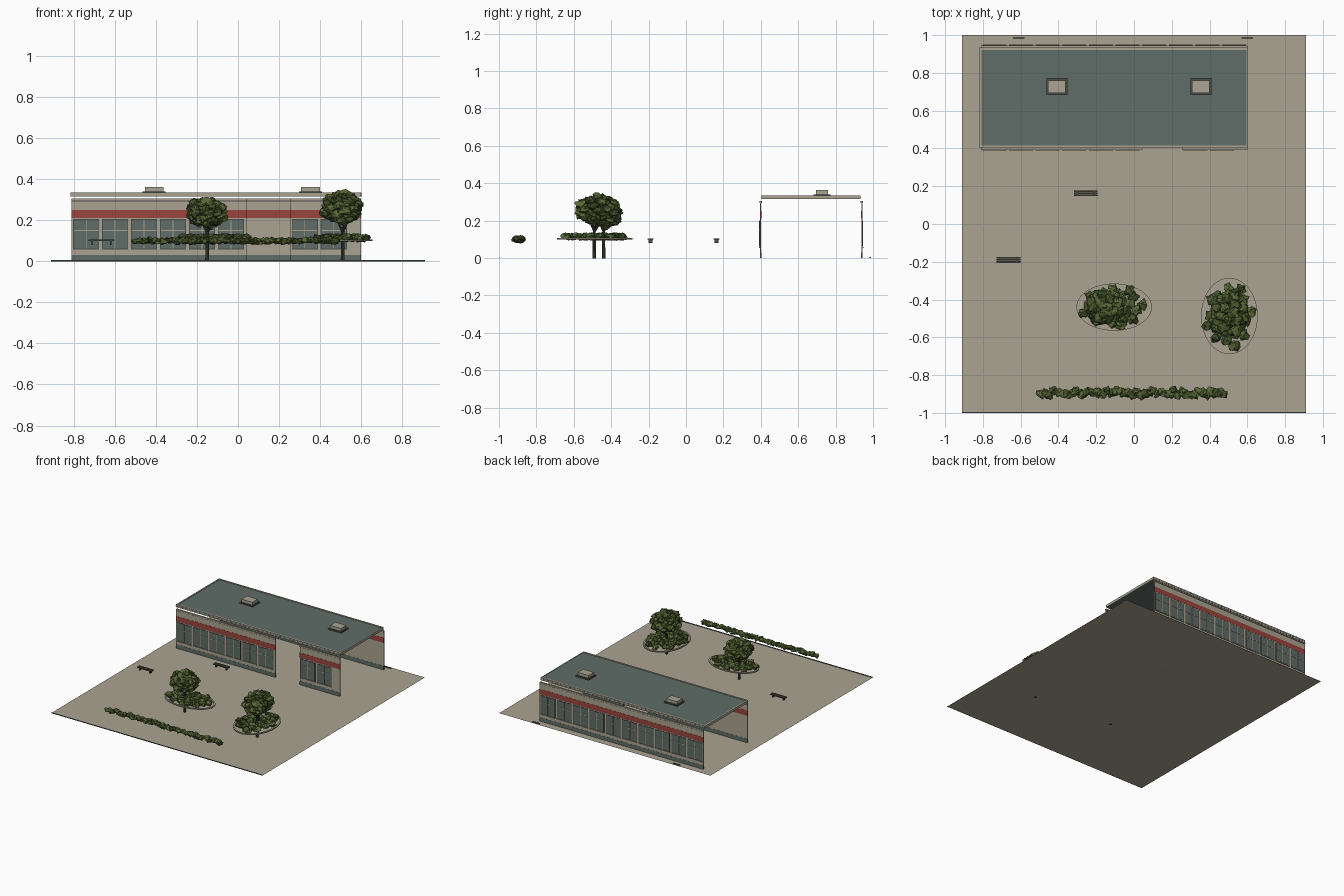
import bpy, bmesh, math, random
from mathutils import Vector, Matrix

if "Cube" in bpy.data.objects:
    bpy.data.objects.remove(bpy.data.objects["Cube"])
random.seed(4)

def material(name, rgb):
    m = bpy.data.materials.new(name)
    m.diffuse_color = (*rgb, 1)
    m.use_nodes = True
    m.node_tree.nodes["Principled BSDF"].inputs["Base Color"].default_value = m.diffuse_color
    return m

BEIGE = material("beige_stone", (0.40, 0.37, 0.285))
TEAL = material("grey_teal", (0.115, 0.15, 0.135))
RED = material("brick_red", (0.32, 0.06, 0.045))
DARK = material("dark_metal", (0.075, 0.075, 0.062))
BARK = material("bark", (0.05, 0.048, 0.036))
LEAF = material("leaf_green", (0.10, 0.14, 0.038))
LEAF2 = material("deep_leaf_green", (0.06, 0.09, 0.022))

def finish(bm, name, *mats):
    me = bpy.data.meshes.new(name)
    bm.to_mesh(me)
    bm.free()
    for m in mats:
        me.materials.append(m)
    ob = bpy.data.objects.new(name, me)
    bpy.context.collection.objects.link(ob)
    return ob

def boxes(name, mat, spans):
    """One object from boxes given as (x0, x1, y0, y1, z0, z1)."""
    bm = bmesh.new()
    for x0, x1, y0, y1, z0, z1 in spans:
        mtx = Matrix.Translation(((x0 + x1) / 2, (y0 + y1) / 2, (z0 + z1) / 2))
        bmesh.ops.create_cube(bm, size=1, matrix=mtx @ Matrix.Diagonal((x1 - x0, y1 - y0, z1 - z0, 1)))
    return finish(bm, name, mat)

# paved plot: a single sheet, with kerb strips at its edges
bm = bmesh.new()
bmesh.ops.create_grid(bm, x_segments=1, y_segments=1, size=1, matrix=Matrix.Diagonal((0.91, 1, 1, 1)))
finish(bm, "paved_plot", BEIGE)
boxes("front_kerb", DARK, [(-0.91, 0.91, -1.0, -0.996, 0, 0.005)])
boxes("rear_blocks", DARK, [(x - 0.03, x + 0.03, 0.98, 0.99, 0, 0.006) for x in (-0.61, 0.6)])

# walls: horizontal courses, with the entrance left open in the front
LEFT, RIGHT, BAY = -0.81, 0.60, 0.141
def wall(name, x0, x1, y, side, windows):
    courses = [("base", TEAL, 0, 0.03, 0.004), ("panel", BEIGE, 0.03, 0.21, 0.003),
               ("red_band", RED, 0.21, 0.25, 0.004), ("top_panel", BEIGE, 0.25, 0.292, 0.003),
               ("cornice", BEIGE, 0.295, 0.305, 0.006), ("cornice_joint", DARK, 0.292, 0.295, 0.002)]
    for part, mat, z0, z1, t in courses:
        boxes(name + "_" + part, mat, [(x0, x1, y - t, y + t, z0, z1)])
    frames, glass, bars = [], [], []
    def plate(a, b, z0, z1, d0, d1):
        p, q = sorted((y + side * d0, y + side * d1))
        return (a, b, p, q, z0, z1)
    for i in range(windows):
        a, b = x0 + i * BAY + 0.007, x0 + (i + 1) * BAY - 0.007
        m = (a + b) / 2
        frames.append(plate(a, b, 0.058, 0.205, 0.002, 0.0045))
        glass.append(plate(a + 0.004, b - 0.004, 0.062, 0.201, 0.004, 0.0055))
        bars.append(plate(m - 0.002, m + 0.002, 0.062, 0.201, 0.005, 0.0075))
        bars.append(plate(a + 0.004, b - 0.004, 0.148, 0.152, 0.005, 0.0075))
        bars.append(plate(a, b, 0.054, 0.058, 0.002, 0.009))
    boxes(name + "_window_frames", DARK, frames)
    boxes(name + "_glass", TEAL, glass)
    boxes(name + "_window_bars", BEIGE, bars)

wall("front_left_wall", LEFT, 0.045, 0.399, -1, 6)
wall("front_right_wall", 0.255, RIGHT, 0.399, -1, 2)
wall("rear_wall", LEFT, RIGHT, 0.940, 1, 10)

# flat roof with a pale edge trim
boxes("roof", TEAL, [(LEFT, RIGHT, 0.41, 0.928, 0.318, 0.332)])
boxes("roof_trim", BEIGE, [(-0.817, RIGHT, 0.403, 0.415, 0.315, 0.335),
                           (-0.817, RIGHT, 0.922, 0.934, 0.315, 0.335),
                           (-0.817, -0.807, 0.415, 0.922, 0.315, 0.335),
                           (0.596, 0.601, 0.415, 0.922, 0.315, 0.334)])
boxes("roof_trim_line", DARK, [(-0.818, RIGHT, 0.402, 0.404, 0.324, 0.3255),
                               (-0.818, RIGHT, 0.933, 0.935, 0.324, 0.3255)])

# roof hatches
HATCH = [(-0.408, 0.727), (0.354, 0.727)]
boxes("hatch_kerbs", DARK, [(x - 0.056, x + 0.056, y - 0.045, y + 0.045, 0.33, 0.34) for x, y in HATCH])
boxes("hatch_boxes", BEIGE, [(x - 0.046, x + 0.046, y - 0.033, y + 0.033, 0.34, 0.362) for x, y in HATCH])

# benches: three slats on two legs
slats, legs = [], []
for x, y in [(-0.255, 0.163), (-0.665, -0.19)]:
    for k in (-1, 0, 1):
        slats.append((x - 0.063, x + 0.063, y + k * 0.011 - 0.0045, y + k * 0.011 + 0.0045, 0.098, 0.105))
    for s in (-1, 1):
        legs.append((x + s * 0.045 - 0.004, x + s * 0.045 + 0.004, y - 0.011, y + 0.011, 0.08, 0.098))
boxes("bench_slats", DARK, slats)
boxes("bench_legs", DARK, legs)

# foliage: spiky clumps
def foliage(name, clumps):
    """clumps: (centre, radii) pairs, each a star-shaped ball of leaves."""
    bm = bmesh.new()
    for c, r in clumps:
        rot = Matrix.Rotation(random.uniform(0, 6.28), 4, Vector((random.random(), random.random(), 1)).normalized())
        out = bmesh.ops.create_icosphere(bm, subdivisions=2, radius=1, matrix=rot)
        shade = int(random.random() < 0.4)
        for v in out["verts"]:
            k = random.choice((0.68, 0.8, 1.12))
            v.co = Vector(c) + Vector([v.co[i] * r[i] * k for i in range(3)])
        for f in {f for v in out["verts"] for f in v.link_faces}:
            f.material_index = shade
    finish(bm, name, LEAF, LEAF2)

# tapered limb between two points
def limb(bm, p, q, r0, r1):
    p, q = Vector(p), Vector(q)
    d = q - p
    mtx = Matrix.Translation((p + q) / 2) @ d.to_track_quat("Z", "Y").to_matrix().to_4x4()
    bmesh.ops.create_cone(bm, cap_ends=True, segments=7, radius1=r0, radius2=r1, depth=d.length, matrix=mtx)

# hedge along the front
foliage("hedge", [((-0.495 + i * 0.97 / 44, -0.895 + random.uniform(-0.012, 0.012), 0.1 + random.uniform(-0.003, 0.003)),
                   (0.025, 0.026, 0.018)) for i in range(45)])

def tree_bed(tag, bx, by, rx, ry, tx, ty, crown, radii):
    # elliptical bed with a raised rim
    bm = bmesh.new()
    scale = lambda z, k: Matrix.Translation((bx, by, z)) @ Matrix.Diagonal((rx - k, ry - k, 1, 1))
    bmesh.ops.create_circle(bm, cap_ends=True, segments=40, radius=1, matrix=scale(0.1, 0.01))
    finish(bm, tag + "_bed", BEIGE)
    bm = bmesh.new()
    rings = [bmesh.ops.create_circle(bm, segments=40, radius=1, matrix=scale(z, k))["verts"]
             for z, k in ((0.098, 0.012), (0.098, 0), (0.106, 0), (0.106, 0.012))]
    for j in range(4):
        a, b = rings[j], rings[(j + 1) % 4]
        for i in range(40):
            bm.faces.new((a[i], a[(i + 1) % 40], b[(i + 1) % 40], b[i]))
    bmesh.ops.recalc_face_normals(bm, faces=bm.faces)
    finish(bm, tag + "_rim", BEIGE)
    # low shrubs spread over the bed
    shrubs = []
    for i in range(26):
        a, k = i * 2.4, 0.84 * math.sqrt((i + 0.5) / 26)
        shrubs.append(((bx + rx * k * math.cos(a), by + ry * k * math.sin(a), 0.114),
                       (0.03, 0.03, 0.02)))
    foliage(tag + "_shrubs", shrubs)
    # trunk and branches
    c = Vector(crown)
    bm = bmesh.new()
    fork = (tx, ty, 0.14)
    limb(bm, (tx, ty, -0.002), fork, 0.010, 0.008)
    for i in range(5):
        a = i * 1.257
        tip = c + Vector((radii[0] * 0.5 * math.cos(a), radii[1] * 0.5 * math.sin(a), 0))
        limb(bm, fork, tip, 0.006, 0.003)
    finish(bm, tag + "_trunk", BARK)
    # crown of clumps on an ellipsoid
    clumps = []
    for i in range(38):
        h = 1 - 2 * (i + 0.5) / 38
        s, a = math.sqrt(1 - h * h), i * 2.4
        k = random.uniform(0.6, 0.76)
        clumps.append((c + Vector((radii[0] * s * math.cos(a), radii[1] * s * math.sin(a), radii[2] * h)) * k,
                       (0.034, 0.034, 0.027)))
    foliage(tag + "_crown", clumps)

tree_bed("left_tree", -0.105, -0.44, 0.20, 0.125, -0.15, -0.44, (-0.155, -0.435, 0.237), (0.112, 0.105, 0.08))
tree_bed("right_tree", 0.505, -0.487, 0.15, 0.202, 0.51, -0.49, (0.505, -0.475, 0.26), (0.115, 0.14, 0.085))
